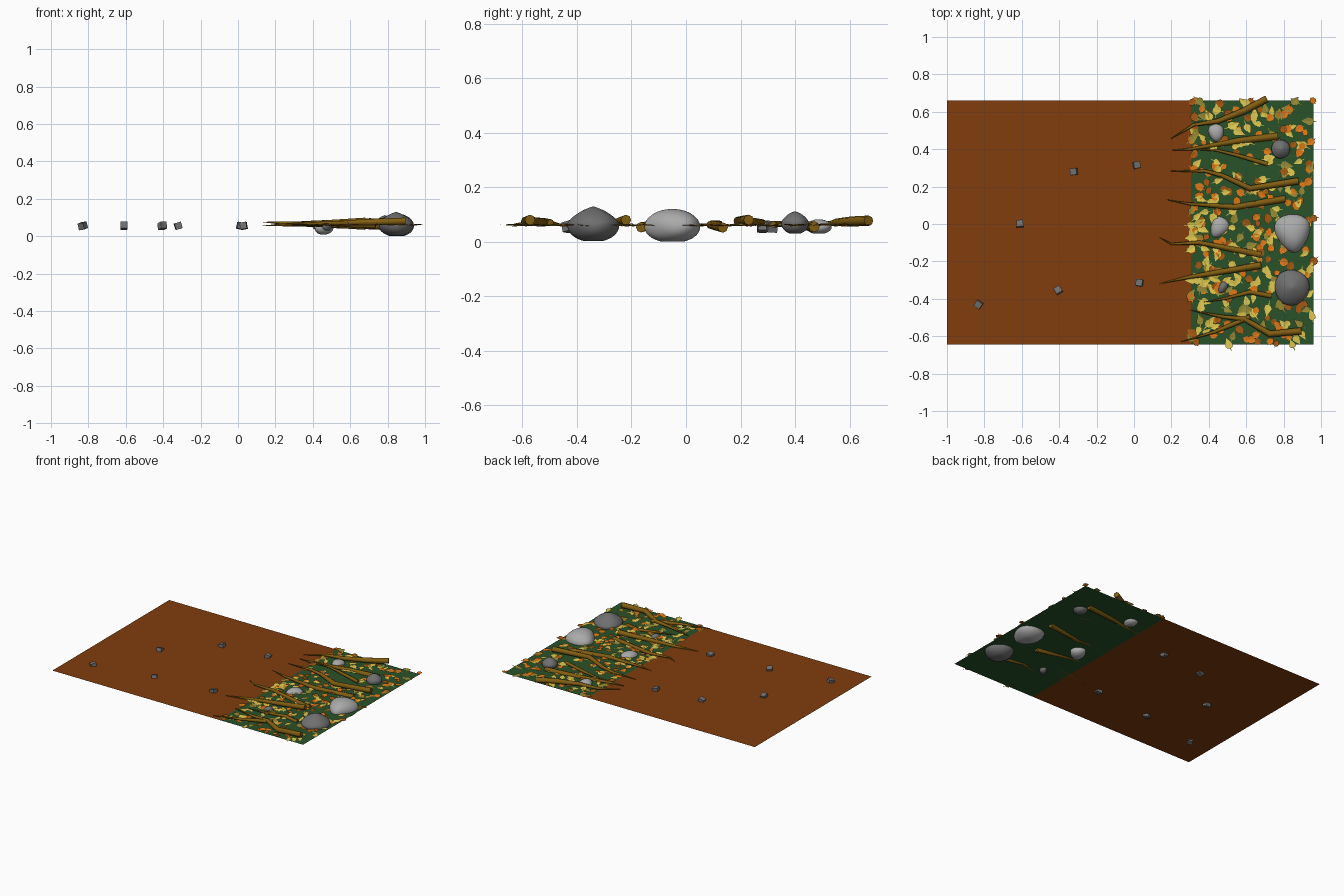
import bpy, bmesh, math, random
from mathutils import Vector, Matrix, Euler

if "Cube" in bpy.data.objects:
    bpy.data.objects.remove(bpy.data.objects["Cube"])

random.seed(7)
GROUND_Z = 0.054


def material(name, rgb):
    m = bpy.data.materials.new(name)
    m.diffuse_color = (*rgb, 1)
    m.use_nodes = True
    m.node_tree.nodes["Principled BSDF"].inputs["Base Color"].default_value = m.diffuse_color
    return m


SOIL = material("soil", (0.22, 0.048, 0.004))
MOSS = material("moss", (0.022, 0.085, 0.022))
BARK = material("bark", (0.22, 0.11, 0.006))
DARK_STONE = material("dark_stone", (0.16, 0.16, 0.16))
LIGHT_STONE = material("light_stone", (0.4, 0.4, 0.4))


def finish(bm, name, mat, smooth=False):
    me = bpy.data.meshes.new(name)
    bm.to_mesh(me)
    bm.free()
    ob = bpy.data.objects.new(name, me)
    bpy.context.collection.objects.link(ob)
    me.materials.append(mat)
    for p in me.polygons:
        p.use_smooth = smooth
    return ob


# Flat ground sheets
def sheet(name, x0, x1, y0, y1, mat):
    bm = bmesh.new()
    bm.faces.new([bm.verts.new((x, y, GROUND_Z))
                  for x, y in ((x0, y0), (x1, y0), (x1, y1), (x0, y1))])
    finish(bm, name, mat)


sheet("soil_ground", -1.0, 0.305, -0.645, 0.66, SOIL)
sheet("moss_ground", 0.305, 0.96, -0.645, 0.66, MOSS)

# Tumbled pebble cubes on the soil
for i, (x, y) in enumerate([(-.83, -.43), (-.405, -.355), (-.61, 0),
                            (-.32, .28), (.013, .315), (.03, -.315)]):
    bm = bmesh.new()
    rot = Euler((random.uniform(-.35, .35), random.uniform(-.35, .35),
                 random.uniform(0, 1.5))).to_matrix().to_4x4()
    bmesh.ops.create_cube(bm, size=0.036,
                          matrix=Matrix.Translation((x, y, 0.055)) @ rot)
    finish(bm, f"pebble_{i}", DARK_STONE)


# Rounded rocks: egg narrows one end in plan, peak pulls up the crown
def rock(name, x, y, z0, z1, sx, sy, turn, egg, peak, mat):
    bm = bmesh.new()
    bmesh.ops.create_icosphere(bm, subdivisions=4, radius=1)
    rot = Matrix.Rotation(turn, 3, 'Z')
    for v in bm.verts:
        p = v.co.copy()
        r = math.hypot(p.x, p.y)
        wobble = 1 + .03 * math.sin(3 * p.x + 2 * p.z) * math.cos(4 * p.y)
        p.x *= 1 + egg * p.y
        if p.z > 0:
            p.z = p.z * (1 - peak) + peak * max(0, 1 - r) ** .9
        else:
            p.z = max(p.z, -.92)
        p = Vector((p.x * sx / 2 * wobble, p.y * sy / 2 * wobble, p.z))
        p = rot @ p
        v.co = (x + p.x, y + p.y, z0 + (z1 - z0) * (p.z + .92) / 1.92)
    finish(bm, name, mat, True)


rock("large_light_rock", .85, -.05, 0.0, .12, .18, .205, .15, .35, 0, LIGHT_STONE)
rock("large_dark_rock", .845, -.34, .003, .13, .185, .19, 0, .05, .5, DARK_STONE)
rock("middle_light_rock", .455, -.02, .01, .082, .095, .12, -.5, .3, 0, LIGHT_STONE)
rock("middle_dark_rock", .785, .40, .03, .112, .1, .1, 0, .05, .4, DARK_STONE)
rock("small_light_rock", .44, .487, .03, .082, .08, .095, .2, .25, 0, LIGHT_STONE)
rock("small_dark_rock", .475, -.34, .03, .08, .045, .07, -.5, .15, .2, DARK_STONE)


# Crooked branches tapering from a blunt right end to a thin tip
def branch(name, pts, z_tip, z_end, r_end):
    cu = bpy.data.curves.new(name, 'CURVE')
    cu.dimensions = '3D'
    cu.bevel_depth = 1.0
    cu.bevel_resolution = 2
    cu.use_fill_caps = True
    sp = cu.splines.new('POLY')
    sp.points.add(len(pts) - 1)
    x0, x1 = pts[0][0], pts[-1][0]
    for i, (x, y) in enumerate(pts):
        t = (x - x0) / (x1 - x0)
        sp.points[i].co = (x, y, z_tip + (z_end - z_tip) * t, 1)
        sp.points[i].radius = .0015 + (r_end - .0015) * min(1, t * 1.25) ** .75
    ob = bpy.data.objects.new(name, cu)
    bpy.context.collection.objects.link(ob)
    cu.materials.append(BARK)
    bpy.ops.object.select_all(action='DESELECT')
    ob.select_set(True)
    bpy.context.view_layer.objects.active = ob
    bpy.ops.object.convert(target='MESH')
    bpy.ops.object.shade_smooth_by_angle(angle=math.radians(50))


BRANCHES = [
    ([(.195, .455), (.32, .53), (.45, .55), (.59, .605), (.71, .67)], .065, .077, .019),
    ([(.205, .395), (.30, .40), (.56, .445), (.77, .47)], .062, .055, .02),
    ([(.30, .40), (.44, .395), (.56, .365), (.715, .32)], .068, .064, .012),
    ([(.195, .283), (.38, .283), (.47, .26), (.62, .19), (.88, .23)], .07, .08, .019),
    ([(.175, .13), (.3, .107), (.54, .09), (.81, .135)], .075, .052, .019),
    ([(.135, -.07), (.2, -.107), (.35, -.10), (.68, -.165)], .075, .053, .019),
    ([(.13, -.32), (.3, -.283), (.4, -.267), (.68, -.22)], .055, .08, .019),
    ([(.375, -.417), (.48, -.40), (.62, -.364), (.735, -.385)], .066, .055, .013),
    ([(.3, -.46), (.48, -.497), (.59, -.508), (.725, -.588), (.895, -.572)], .064, .08, .019),
    ([(.25, -.63), (.43, -.577), (.52, -.54), (.62, -.497)], .065, .07, .013),
]
for i, b in enumerate(BRANCHES):
    branch(f"branch_{i}", *b)

# Fallen leaves: half outlines (along, half width) mirrored about a midrib
POINTED = [(-.35, .015), (0, .04), (.1, .27), (.32, .34), (.65, .19), (1, 0)]
ROUND = [(-.3, .02), (0, .05), (.07, .36), (.4, .5), (.75, .4), (.95, .14), (1.08, 0)]


def leaves(name, outline, length, count, rgb):
    bm = bmesh.new()
    for _ in range(count):
        size = length * random.uniform(.75, 1.15)
        rot = Euler((random.uniform(-.12, .12), random.uniform(-.07, .07),
                     random.uniform(0, 6.283))).to_matrix()
        x = .305 + .66 * random.random() ** 1.15
        y = random.uniform(-.645, .66)
        place = Vector((x, y, GROUND_Z + random.uniform(.003, .009)))

        def vert(a, w, side):
            co = place + rot @ Vector(((a - .4) * size, side * w * size, w * size * .12))
            co.x = min(co.x, 1.0)
            co.y = max(-.68, min(.69, co.y))
            co.z = max(co.z, GROUND_Z + .001)
            return bm.verts.new(co)

        rib = [vert(a, 0, 0) for a, w in outline]
        for side in (1, -1):
            rim = [vert(a, w, side) for a, w in outline[:-1]] + [rib[-1]]
            for j in range(len(rib) - 1):
                quad = [rib[j], rib[j + 1], rim[j + 1], rim[j]]
                if rim[j + 1] is rib[j + 1]:
                    quad.pop(2)
                bm.faces.new(quad if side > 0 else quad[::-1])
    finish(bm, name, material(name, rgb))


leaves("yellow_leaves", POINTED, .062, 125, (.74, .58, .08))
leaves("olive_leaves", POINTED, .06, 65, (.31, .26, .035))
leaves("orange_leaves", ROUND, .04, 95, (.75, .19, .008))
leaves("rust_leaves", ROUND, .04, 75, (.38, .1, .006))
